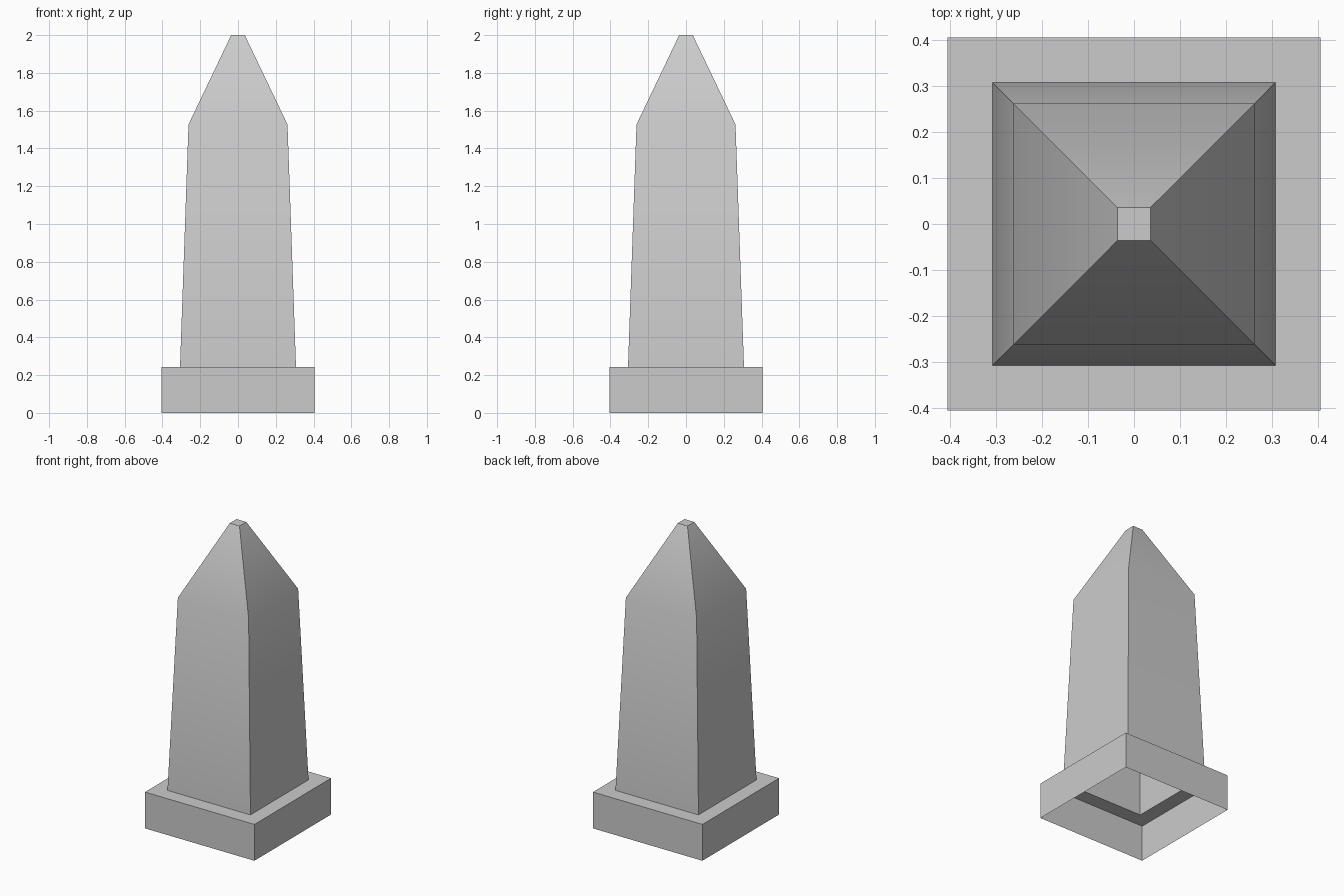
import bpy, bmesh, math

if "Cube" in bpy.data.objects:
    bpy.data.objects.remove(bpy.data.objects["Cube"])


def square_shell(name, profile, cap_top):
    """Loft square rings (half width, height) into an open-bottomed shell."""
    bm = bmesh.new()
    rings = [[bm.verts.new((sx * r, sy * r, z))
              for sx, sy in ((-1, -1), (1, -1), (1, 1), (-1, 1))]
             for r, z in profile]
    for low, high in zip(rings, rings[1:]):
        for i in range(4):
            j = (i + 1) % 4
            bm.faces.new((low[i], low[j], high[j], high[i]))
    if cap_top:
        bm.faces.new(rings[-1])
    mesh = bpy.data.meshes.new(name)
    bm.to_mesh(mesh)
    bm.free()
    obj = bpy.data.objects.new(name, mesh)
    bpy.context.collection.objects.link(obj)
    # Soft shading over the shallow shoulder, sharp corners elsewhere
    bpy.ops.object.select_all(action='DESELECT')
    obj.select_set(True)
    bpy.context.view_layer.objects.active = obj
    bpy.ops.object.shade_smooth_by_angle(angle=math.radians(30))
    return obj


# Hollow plinth with a ledge running in to the shaft
square_shell("plinth", [(0.405, 0), (0.405, 0.243), (0.307, 0.243)], False)

# Hollow tapered shaft with a pointed, flat-tipped top
square_shell("obelisk_shaft", [(0.307, 0.243), (0.262, 1.527), (0.036, 2.0)], True)
